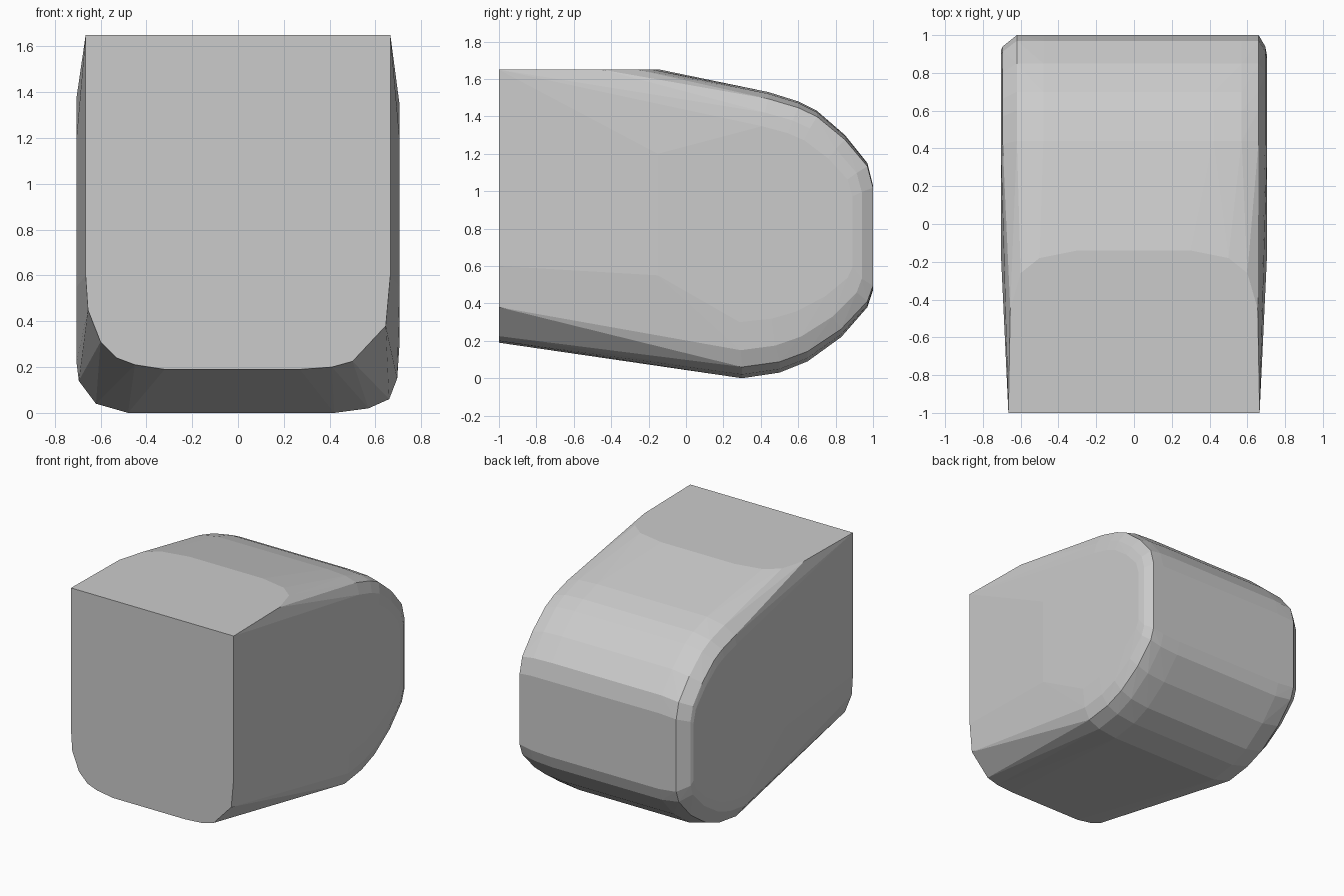
import bpy
import bmesh

cube = bpy.data.objects.get("Cube")
if cube:
    bpy.data.objects.remove(cube, do_unlink=True)

# Single plain grey material
grey = bpy.data.materials.new("plain_grey")
grey.use_nodes = True
colour = (0.6, 0.6, 0.6, 1)
grey.diffuse_color = colour
grey.node_tree.nodes["Principled BSDF"].inputs["Base Color"].default_value = colour

# Rounded rear profile (y, z), from top to bottom
REAR = [(0.44, 1.53), (0.6, 1.48), (0.7, 1.43), (0.85, 1.3), (0.97, 1.15),
        (1, 1.03), (1, 0.47), (0.97, 0.38), (0.83, 0.22), (0.65, 0.09),
        (0.5, 0.03), (0.3, 0)]

# Cross-section levels: x, then inset of top, back and bottom
LEVELS = [(-0.48, 0, 0, 0), (-0.62, 0.03, 0, 0.04),
          (-0.695, 0.1, 0.06, 0.14), (-0.705, 0.17, 0.08, 0.22),
          (0.42, 0, 0, 0), (0.57, 0.01, 0, 0.02), (0.66, 0.04, 0, 0.06),
          (0.695, 0.12, 0.06, 0.15), (0.705, 0.2, 0.11, 0.3)]

# Flat front outline (x, z): square above, rounded below
FRONT = [(-0.665, 1.65), (-0.665, 0.6), (-0.655, 0.45), (-0.6, 0.31),
         (-0.53, 0.24), (-0.45, 0.21), (-0.32, 0.19), (0.27, 0.19),
         (0.41, 0.2), (0.5, 0.225), (0.645, 0.38), (0.665, 0.6), (0.665, 1.65)]

# Rear limit of the flat top (x, y), used on both sides
TOP_EDGE = [(0.3, -0.14), (0.5, -0.18), (0.6, -0.26), (0.655, -0.45)]


def inset_rear(x, top, back, bottom):
    """Shrink the rear profile towards its middle for one section."""
    cy, cz, radius = 0.2, 0.8, 0.8
    points = []
    for y, z in REAR:
        drop = top if z > cz else bottom
        points.append((x, cy + (y - cy) * (1 - back / radius),
                       cz + (z - cz) * (1 - drop / radius)))
    return points


points = [(x, -1, z) for x, z in FRONT]
points += [(side * x, y, 1.65) for x, y in TOP_EDGE for side in (-1, 1)]
for level in LEVELS:
    points += inset_rear(*level)

# Side faces reach full width well ahead of the rounded rear
points += [(side * 0.705, -0.15, z) for side in (-1, 1) for z in (0.55, 1.2)]

# Wrap the sections in one convex shell
bm = bmesh.new()
for p in points:
    bm.verts.new(p)
hull = bmesh.ops.convex_hull(bm, input=bm.verts[:])
loose = [v for v in bm.verts if not v.link_faces]
bmesh.ops.delete(bm, geom=loose, context='VERTS')
bmesh.ops.dissolve_limit(bm, angle_limit=0.01, verts=bm.verts[:], edges=bm.edges[:])
bmesh.ops.recalc_face_normals(bm, faces=bm.faces[:])

mesh = bpy.data.meshes.new("rounded_block")
bm.to_mesh(mesh)
bm.free()
mesh.materials.append(grey)
block = bpy.data.objects.new("rounded_block", mesh)
bpy.context.collection.objects.link(block)
